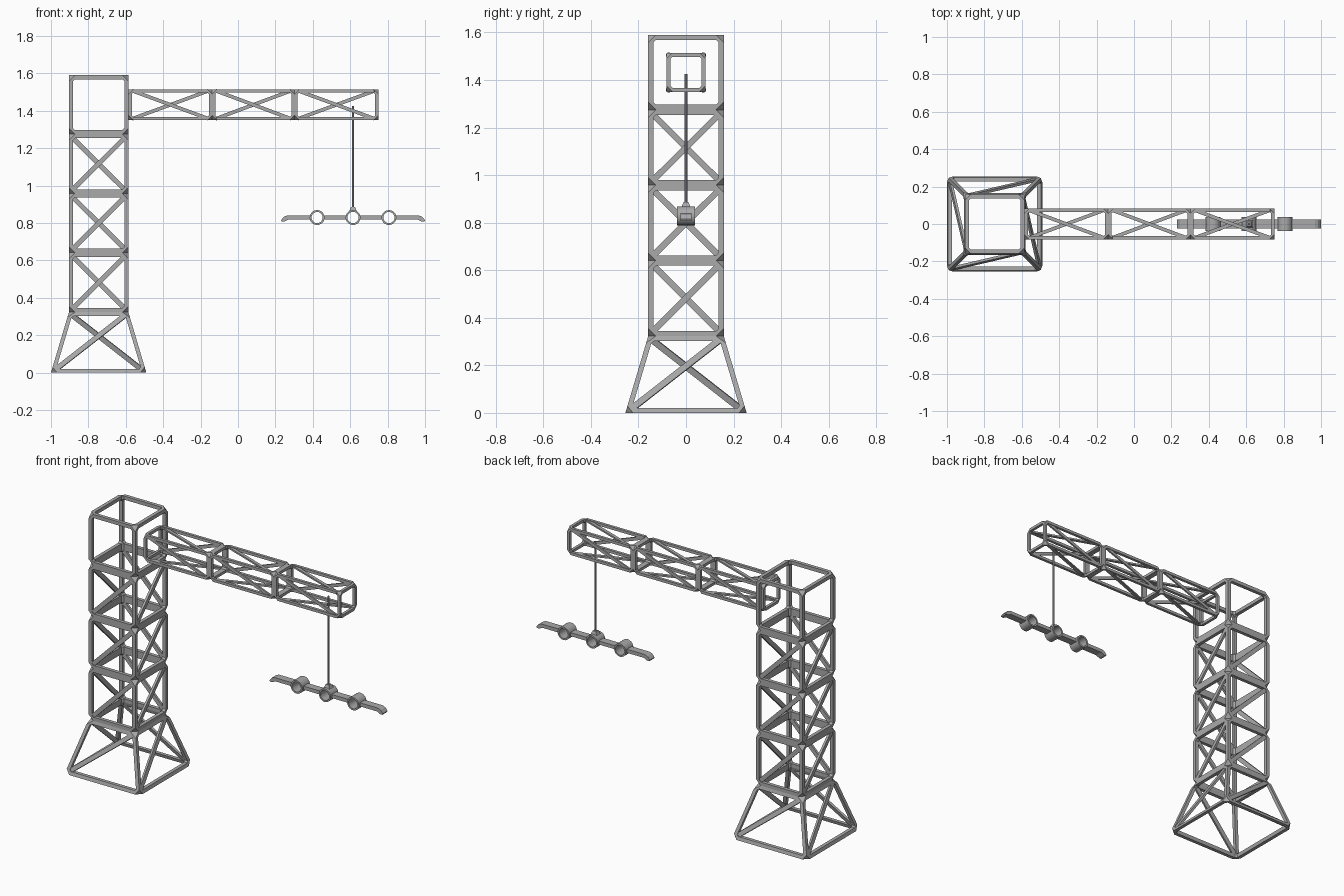
import bpy, bmesh, math
from mathutils import Vector, Matrix

if "Cube" in bpy.data.objects:
    bpy.data.objects.remove(bpy.data.objects["Cube"])

grey = bpy.data.materials.new("steel_grey")
grey.diffuse_color = (0.4, 0.4, 0.4, 1)
grey.use_nodes = True
grey.node_tree.nodes["Principled BSDF"].inputs["Base Color"].default_value = grey.diffuse_color


def finish(bm, name):
    bmesh.ops.recalc_face_normals(bm, faces=bm.faces[:])
    me = bpy.data.meshes.new(name)
    bm.to_mesh(me)
    bm.free()
    me.materials.append(grey)
    ob = bpy.data.objects.new(name, me)
    bpy.context.collection.objects.link(ob)
    return ob


def hull(bm, points):
    verts = [bm.verts.new(p) for p in points]
    res = bmesh.ops.convex_hull(bm, input=verts)
    spare = [v for v in set(res["geom_interior"] + res["geom_unused"])
             if isinstance(v, bmesh.types.BMVert)]
    bmesh.ops.delete(bm, geom=spare, context='VERTS')


def bar(bm, p, q, normal, width, thick):
    """Box from p to q, lying flat against a face with the given normal."""
    d = q - p
    length = d.length
    d.normalize()
    n = (normal - d * normal.dot(d)).normalized()
    m = Matrix((d * length, n.cross(d) * width, n * thick)).transposed().to_4x4()
    m.translation = (p + q) / 2
    bmesh.ops.create_cube(bm, size=1, matrix=m)


def face_normal(ring_a, ring_b, k):
    j = (k + 1) % 4
    n = (ring_a[j] - ring_a[k]).cross(ring_b[k] - ring_a[k]).normalized()
    centre = sum(ring_a + ring_b, Vector()) / 8
    return n if n.dot(ring_a[k] - centre) > 0 else -n


def cell(name, ring_a, ring_b, inset, width):
    """Open box frame: a square bar per edge, joined by chamfered corner pieces."""
    pts = ring_a + ring_b
    near = {}
    for k in range(4):
        for base, other in ((0, 4), (4, 0)):
            near[base + k] = [base + (k + 1) % 4, base + (k + 3) % 4, other + k]

    def end(i, j):
        """Square bar end near corner i on the edge towards corner j."""
        a, b = [(pts[n] - pts[i]).normalized() * width for n in near[i] if n != j]
        o = pts[i] + (pts[j] - pts[i]).normalized() * inset
        return [o, o + a, o + a + b, o + b]

    bm = bmesh.new()
    for i in range(8):
        hull(bm, [p for j in near[i] for p in end(i, j)])
        for j in near[i]:
            if i < j:
                hull(bm, end(i, j) + end(j, i))
    bmesh.ops.remove_doubles(bm, verts=bm.verts[:], dist=0.0001)
    # open the hidden caps between bars and corners
    seen = {}
    for f in bm.faces:
        if f.calc_area() < width * width * 1.2:
            seen.setdefault(tuple(round(c, 3) for c in f.calc_center_median()), []).append(f)
    bmesh.ops.dissolve_limit(bm, angle_limit=0.01, verts=bm.verts[:], edges=bm.edges[:])
    finish(bm, name)


def braces(bm, ring_a, ring_b, inset, width, thick):
    """One diagonal per side, all turning the same way round."""
    for k in range(4):
        n = face_normal(ring_a, ring_b, k)
        p, q = ring_a[k], ring_b[(k + 1) % 4]
        d = (q - p).normalized() * inset
        off = n * (thick / 2 + 0.004)
        bar(bm, p + d - off, q - d - off, n, width, thick)


CORNERS = [(-1, -1), (1, -1), (1, 1), (-1, 1)]
TX, JZ = -0.745, 1.432


def tower_ring(z, h):
    return [Vector((TX + u * h, v * h, z)) for u, v in CORNERS]


def jib_ring(x, h):
    return [Vector((x, v * h, JZ - u * h)) for u, v in CORNERS]


# Tower: flared base, three braced cells and an open top cell
levels = [0, 0.323, 0.641, 0.958, 1.275, 1.59]
rings = [tower_ring(z, 0.255 if i == 0 else 0.159) for i, z in enumerate(levels)]
names = ["tower_base", "tower_cell_1", "tower_cell_2", "tower_cell_3", "tower_top"]
brace_bm = bmesh.new()
for i, name in enumerate(names):
    cell(name, rings[i], rings[i + 1], 0.032, 0.022)
    if i < 4:
        braces(brace_bm, rings[i], rings[i + 1], 0.025, 0.026, 0.014)
finish(brace_bm, "tower_braces")

# Jib: three braced cells along x
xs = [-0.585, -0.138, 0.302, 0.75]
rings = [jib_ring(x, 0.082) for x in xs]
brace_bm = bmesh.new()
for i in range(3):
    cell(f"jib_cell_{i + 1}", rings[i], rings[i + 1], 0.025, 0.017)
    braces(brace_bm, rings[i], rings[i + 1], 0.02, 0.019, 0.01)
finish(brace_bm, "jib_braces")

# Cable and its tapered mount
HX, HZ = 0.615, 0.829
bm = bmesh.new()
bmesh.ops.create_cone(bm, cap_ends=True, segments=8, radius1=0.006, radius2=0.006,
                      depth=0.555, matrix=Matrix.Translation((HX, 0, 1.1475)))
finish(bm, "cable")
bm = bmesh.new()
bmesh.ops.create_cone(bm, cap_ends=True, segments=4, radius1=0.03, radius2=0.016,
                      depth=0.024, matrix=Matrix.Translation((HX, 0, 0.873))
                      @ Matrix.Rotation(math.pi / 4, 4, 'Z'))
finish(bm, "cable_mount")


# Hollow rings on the hanging beam
def ring(name, x, sides=20, outer=0.04, inner=0.03, half=0.037):
    bm = bmesh.new()
    loops = []
    for r, y in ((outer, -half), (outer, half), (inner, half), (inner, -half)):
        loops.append([bm.verts.new((x + r * math.cos(2 * math.pi * i / sides), y,
                                    HZ + r * math.sin(2 * math.pi * i / sides)))
                      for i in range(sides)])
    for a in range(4):
        la, lb = loops[a], loops[(a + 1) % 4]
        for i in range(sides):
            j = (i + 1) % sides
            bm.faces.new((la[i], la[j], lb[j], lb[i]))
    ob = finish(bm, name)
    bpy.context.view_layer.objects.active = ob
    ob.select_set(True)
    bpy.ops.object.shade_smooth_by_angle(angle=math.radians(35))
    ob.select_set(False)


for name, dx in (("left_ring", -0.192), ("middle_ring", 0), ("right_ring", 0.192)):
    ring(name, HX + dx)


# Hanging beam: profiles in x-z, mirrored about the cable
def plate(bm, profile, half):
    verts = [bm.verts.new((x, -half, z)) for x, z in profile]
    f = bm.faces.new(verts)
    res = bmesh.ops.extrude_face_region(bm, geom=[f])
    new = [v for v in res["geom"] if isinstance(v, bmesh.types.BMVert)]
    bmesh.ops.translate(bm, verts=new, vec=(0, 2 * half, 0))


top, low = HZ + 0.011, HZ - 0.011
inner_part = [(0.034, low), (0.158, low), (0.158, top), (0.034, top)]
outer_part = [(0.226, low), (0.345, low), (0.367, low - 0.011), (0.382, low - 0.011),
              (0.385, low - 0.003), (0.37, top - 0.007), (0.352, top), (0.226, top)]
bm = bmesh.new()
for s in (-1, 1):
    for prof in (inner_part, outer_part):
        plate(bm, [(HX + s * x, z) for x, z in prof], 0.023)
finish(bm, "hanging_beam")
